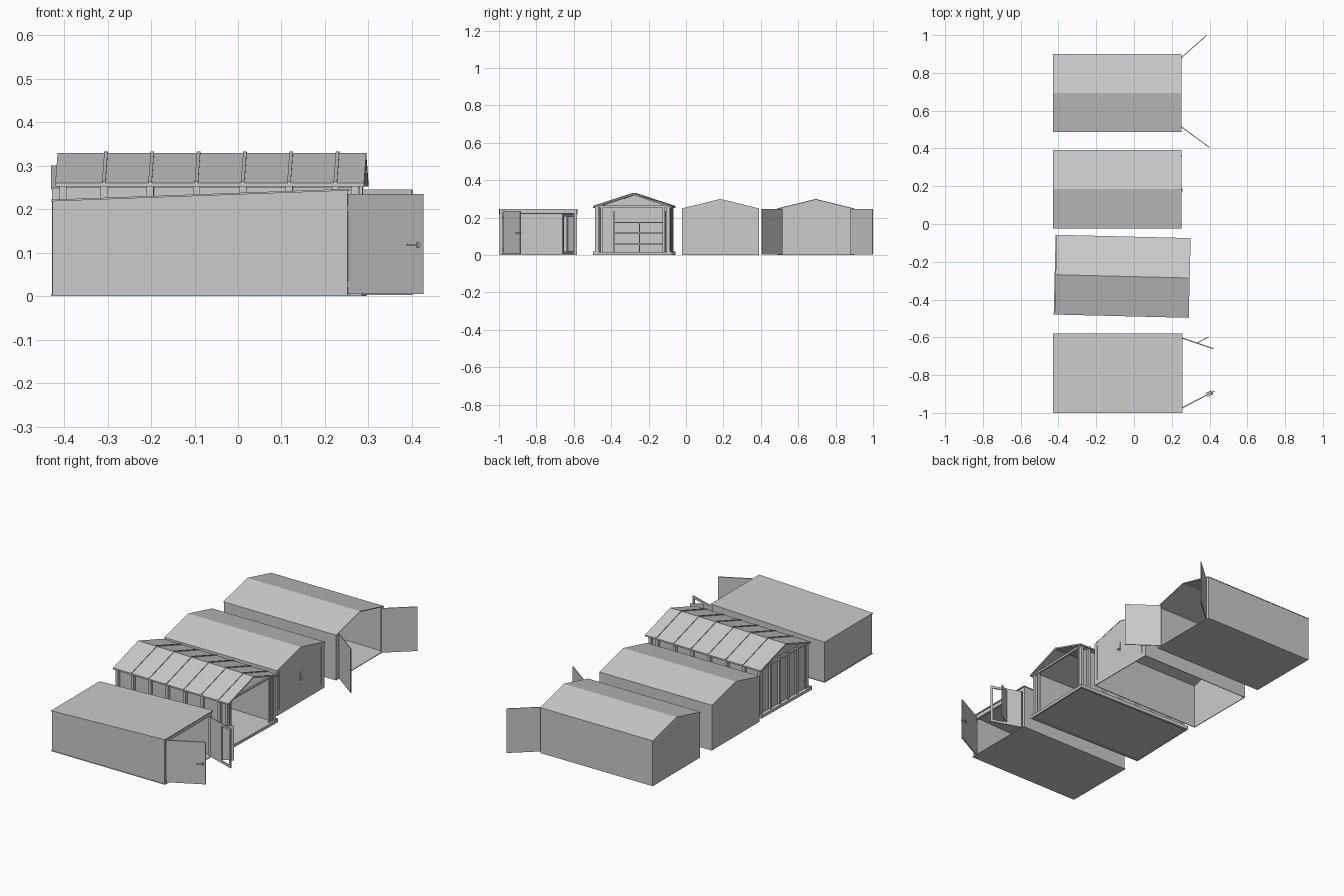
import bpy, bmesh, math
from mathutils import Matrix, Vector

I = Matrix.Identity(4)


def make(name, verts, faces, M=I):
    me = bpy.data.meshes.new(name)
    me.from_pydata([M @ Vector(v) for v in verts], [], faces)
    bm = bmesh.new()
    bm.from_mesh(me)
    bmesh.ops.recalc_face_normals(bm, faces=bm.faces)
    bm.to_mesh(me)
    bm.free()
    ob = bpy.data.objects.new(name, me)
    bpy.context.collection.objects.link(ob)
    return ob


def box(name, x0, x1, y0, y1, z0, z1, M=I):
    v = [(x, y, z) for x in (x0, x1) for y in (y0, y1) for z in (z0, z1)]
    f = [(0, 1, 3, 2), (4, 6, 7, 5), (0, 4, 5, 1), (2, 3, 7, 6), (0, 2, 6, 4), (1, 5, 7, 3)]
    return make(name, v, f, M)


def prism(name, prof, x0, x1, M=I):
    """Closed y,z profile extruded along x."""
    n = len(prof)
    v = [(x, y, z) for x in (x0, x1) for y, z in prof]
    f = [(i, (i + 1) % n, n + (i + 1) % n, n + i) for i in range(n)]
    return make(name, v, f + [tuple(range(n)), tuple(range(n, 2 * n))], M)


def hinge(x, y, tx, ty):
    """Frame whose local x runs from the hinge towards a target point."""
    a = math.atan2(ty - y, tx - x)
    return Matrix.Translation((x, y, 0)) @ Matrix.Rotation(a, 4, 'Z'), math.hypot(tx - x, ty - y)


def roof(name, yc, half, eave, ridge, x0, x1, t=0.004, M=I):
    return prism(name, [(yc - half, eave), (yc, ridge), (yc + half, eave),
                        (yc + half, eave - t), (yc, ridge - t), (yc - half, eave - t)], x0, x1, M)


def gable_shed(tag, yc, floor, front):
    h, T = 0.205, 0.004
    end = [(yc - h, 0), (yc + h, 0), (yc + h, 0.247), (yc, 0.297), (yc - h, 0.247)]
    for s in (-1, 1):
        y = yc + s * (h - T / 2)
        box(tag + "_side_wall", -0.428, 0.25, y - T / 2, y + T / 2, 0, 0.248)
    prism(tag + "_end_wall", end, -0.428, -0.424)
    if front:
        prism(tag + "_front_wall", end, 0.246, 0.25)
    if floor:
        box(tag + "_floor", -0.428, 0.25, yc - h, yc + h, 0, 0.004)
    roof(tag + "_roof", yc, h + 0.002, 0.249, 0.300, -0.43, 0.251)


# Flat-roofed shed with open doors
prism_pts = [(-0.43, 0.222), (0.258, 0.247), (0.258, 0.243), (-0.43, 0.218)]
v = [(x, y, z) for y in (-1, -0.58) for x, z in prism_pts]
make("flat_roof", v, [(i, (i + 1) % 4, 4 + (i + 1) % 4, 4 + i) for i in range(4)]
     + [(0, 1, 2, 3), (4, 5, 6, 7)])
for y0 in (-0.996, -0.588):
    w = [(-0.427, 0), (0.25, 0), (0.25, 0.243), (-0.427, 0.219)]
    v = [(x, y, z) for y in (y0, y0 + 0.004) for x, z in w]
    make("flat_shed_side_wall", v, [(i, (i + 1) % 4, 4 + (i + 1) % 4, 4 + i) for i in range(4)]
         + [(0, 1, 2, 3), (4, 5, 6, 7)])
box("flat_shed_back_wall", -0.427, -0.423, -0.996, -0.584, 0, 0.219)
box("flat_shed_floor", -0.43, 0.258, -0.998, -0.582, 0, 0.004)
box("flat_shed_header", 0.24, 0.252, -0.996, -0.584, 0.222, 0.243)
for y0 in (-0.996, -0.6):
    box("door_post", 0.238, 0.252, y0, y0 + 0.016, 0.004, 0.235)

# Plain door of the flat shed with handle and hinges
M, L = hinge(0.252, -0.975, 0.425, -0.885)
box("plain_door", 0, L, -0.003, 0.003, 0.005, 0.235, M)
for s in (-1, 1):
    box("door_handle", L - 0.045, L - 0.012, s * 0.009 - 0.002, s * 0.009 + 0.002, 0.116, 0.120, M)
box("door_spindle", L - 0.018, L - 0.012, -0.01, 0.01, 0.112, 0.124, M)
for z in (0.02, 0.195):
    box("door_hinge", -0.003, 0.004, -0.005, 0.005, z, z + 0.014, M)

# Framed door with a swung-out leaf
M, L = hinge(0.258, -0.605, 0.42, -0.66)
mid = L * 0.48
for a, b, z0, z1 in ((0, mid, 0.005, 0.22), (mid, mid + 0.012, 0.005, 0.22), (L - 0.012, L, 0.005, 0.22),
                     (mid, L, 0.005, 0.018), (mid, L, 0.207, 0.22)):
    box("framed_door", a, b, -0.003, 0.003, z0, z1, M)
M, L = hinge(0.333, -0.631, 0.395, -0.597)
box("swung_leaf", 0, L, -0.002, 0.002, 0.018, 0.207, M)

# Framed shed, slightly turned
R = Matrix.Translation((-0.06, -0.277, 0)) @ Matrix.Rotation(math.radians(-1.4), 4, 'Z')
roof("framed_roof", 0, 0.211, 0.260, 0.329, -0.355, 0.355, 0.008, R)
posts = [-0.35 + i * 0.1065 for i in range(8)]
for x in posts[1:-1]:
    roof("roof_rib", 0, 0.211, 0.264, 0.333, x - 0.004, x + 0.004, 0.012, R)
box("base_slab", -0.355, 0.345, -0.2, 0.2, 0.004, 0.012, R)
for s in (-1, 1):
    box("base_rail", -0.36, 0.35, s * 0.205 - 0.006, s * 0.205 + 0.006, 0, 0.02, R)
    box("side_wall_panel", -0.34, 0.335, s * 0.183 - 0.003, s * 0.183 + 0.003, 0.012, 0.262, R)
    box("eave_beam", -0.345, 0.345, s * 0.188 - 0.006, s * 0.188 + 0.006, 0.25, 0.262, R)
    for x in posts:
        x = max(-0.338, min(x, 0.334))
        box("wall_post", x - 0.008, x + 0.008, s * 0.192 - 0.009, s * 0.192 + 0.009, 0.012, 0.258, R)
    box("inner_corner_post", 0.325, 0.335, s * 0.165 - 0.006, s * 0.165 + 0.006, 0.012, 0.262, R)
for x in (-0.355, 0.345):
    box("base_end_rail", x - 0.005, x + 0.005, -0.21, 0.21, 0, 0.015, R)
prism("back_gable_wall", [(-0.183, 0.012), (0.183, 0.012), (0.183, 0.264), (0, 0.323), (-0.183, 0.264)],
      -0.337, -0.331, R)
for y in (-0.11, -0.035, 0.035, 0.11):
    box("back_wall_post", -0.347, -0.337, y - 0.008, y + 0.008, 0.012, 0.27, R)
for x in (-0.345, 0.335):
    box("tie_beam", x - 0.005, x + 0.005, -0.19, 0.19, 0.255, 0.266, R)

# Shelf rack inside the framed shed
for z in (0.06, 0.117, 0.174):
    box("shelf", -0.331, -0.27, -0.12, 0.165, z - 0.003, z + 0.003, R)
for y in (-0.115, 0.022, 0.16):
    box("shelf_upright", -0.278, -0.272, y - 0.003, y + 0.003, 0.012, 0.235 if y != 0.022 else 0.174, R)

# Closed gabled shed with door and handle
gable_shed("closed", 0.184, False, True)
box("closed_handle_plate", 0.25, 0.253, 0.177, 0.189, 0.12, 0.165)
box("closed_handle_grip", 0.253, 0.258, 0.168, 0.189, 0.128, 0.134)
for y in (-0.004, 0.358):
    box("closed_hinge_strip", 0.25, 0.253, y, y + 0.006, 0.03, 0.235)

# Open gabled shed with two swung doors
gable_shed("open", 0.694, True, False)
for y, tx, ty in ((0.515, 0.4, 0.405), (0.88, 0.385, 0.999)):
    M, L = hinge(0.25, y, tx, ty)
    box("swung_door", 0, L, -0.002, 0.002, 0.003, 0.245, M)
    y0, y1 = (0.489, y) if y < 0.7 else (y, 0.899)
    box("open_front_jamb", 0.246, 0.25, y0, y1, 0, 0.248)
